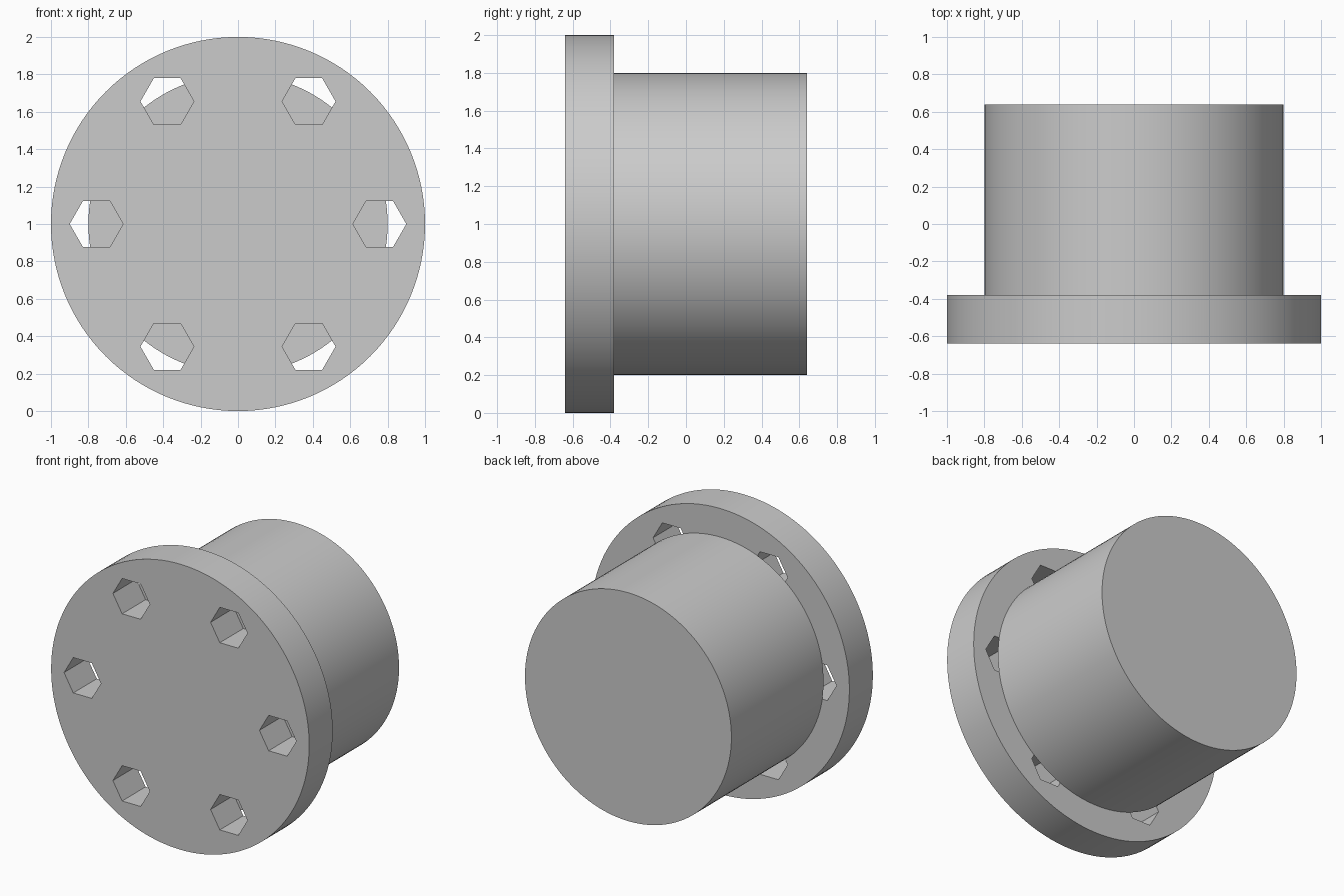
import bpy
from math import cos, sin, pi

if "Cube" in bpy.data.objects:
    bpy.data.objects.remove(bpy.data.objects["Cube"], do_unlink=True)

CENTRE_Z = 1.0
FRONT, STEP, BACK = -0.64, -0.38, 0.64

grey = bpy.data.materials.new("plain_grey")
grey.use_nodes = True
grey.diffuse_color = (0.6, 0.6, 0.6, 1)
grey.node_tree.nodes["Principled BSDF"].inputs["Base Color"].default_value = (0.6, 0.6, 0.6, 1)


def rod(name, radius, y0, y1, sides, x=0, z=CENTRE_Z, spin=0):
    """Prism lying along y, from y0 to y1."""
    bpy.ops.mesh.primitive_cylinder_add(
        vertices=sides, radius=radius, depth=y1 - y0,
        location=(x, (y0 + y1) / 2, z), rotation=(pi / 2, spin, 0))
    obj = bpy.context.object
    obj.name = name
    obj.data.materials.append(grey)
    return obj


def activate(obj):
    bpy.ops.object.select_all(action='DESELECT')
    obj.select_set(True)
    bpy.context.view_layer.objects.active = obj


# Wide flange at the front, narrower solid barrel behind it
flange = rod("flange", 1.0, FRONT, STEP, 128)
barrel = rod("barrel", 0.8, STEP, BACK, 128)

# Ring of six hexagonal bolt holes through the flange
for i in range(6):
    a = i * pi / 3
    cutter = rod("bolt_hole_cutter", 0.143, FRONT - 0.1, STEP + 0.1, 6,
                 0.757 * cos(a), CENTRE_Z + 0.757 * sin(a), pi / 6)
    cutter.hide_render = True
    activate(flange)
    cut = flange.modifiers.new("bolt_hole", 'BOOLEAN')
    cut.operation = 'DIFFERENCE'
    cut.solver = 'EXACT'
    cut.object = cutter
    bpy.ops.object.modifier_apply(modifier=cut.name)
    bpy.data.objects.remove(cutter, do_unlink=True)

# Smooth round sides, crisp rims and hole edges
for part in (flange, barrel):
    activate(part)
    bpy.ops.object.shade_smooth_by_angle(angle=pi / 6)
